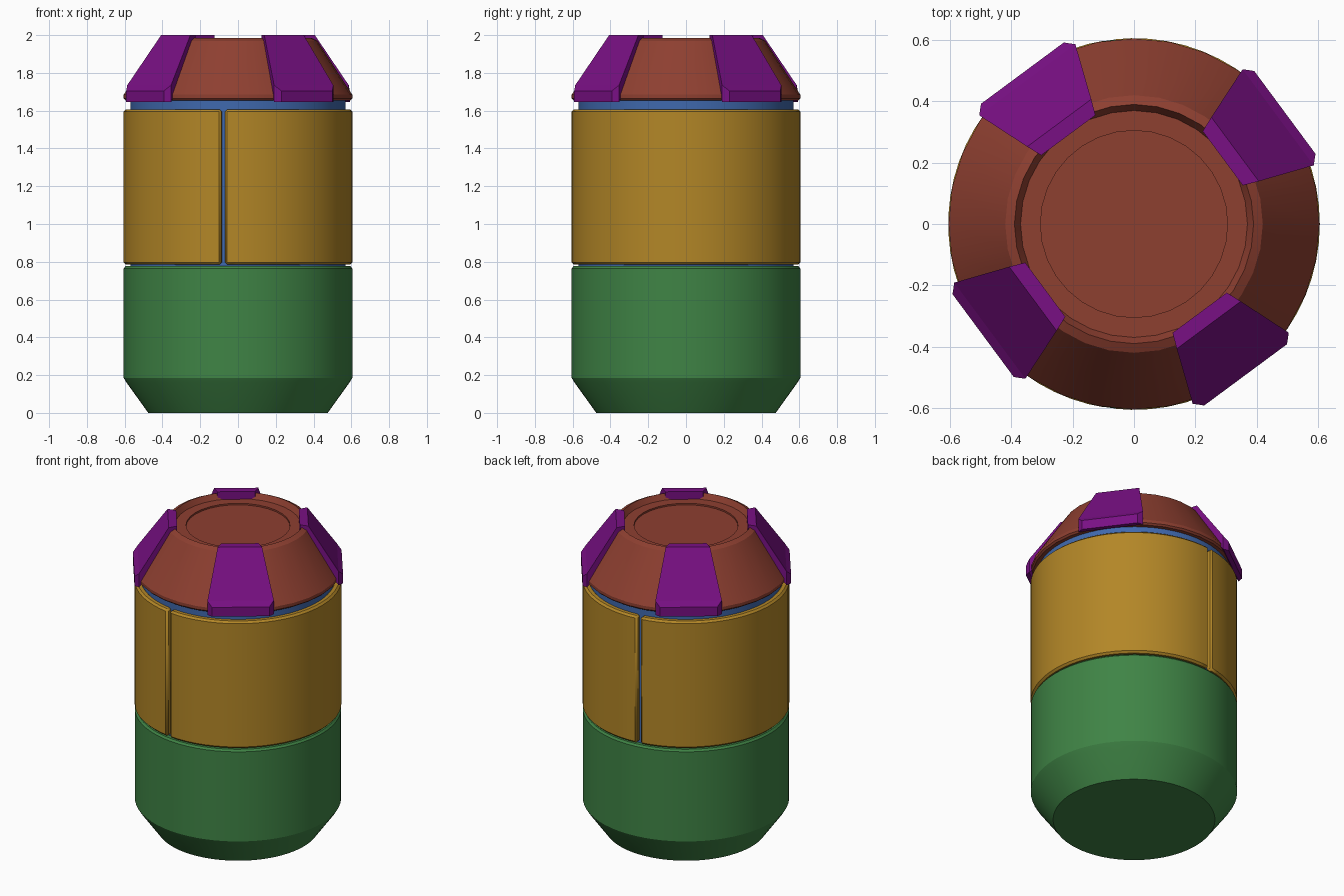
import bpy, bmesh
from math import radians, cos, sin, pi, tau
from mathutils import Matrix

if "Cube" in bpy.data.objects:
    bpy.data.objects.remove(bpy.data.objects["Cube"])


def finish(name, bm, color, smooth=True):
    bmesh.ops.remove_doubles(bm, verts=bm.verts, dist=1e-5)
    bmesh.ops.recalc_face_normals(bm, faces=bm.faces)
    mesh = bpy.data.meshes.new(name)
    bm.to_mesh(mesh)
    bm.free()
    obj = bpy.data.objects.new(name, mesh)
    bpy.context.collection.objects.link(obj)
    mat = bpy.data.materials.get(color[0]) or bpy.data.materials.new(color[0])
    mat.diffuse_color = (*color[1], 1)
    mat.use_nodes = True
    mat.node_tree.nodes["Principled BSDF"].inputs["Base Color"].default_value = mat.diffuse_color
    mesh.materials.append(mat)
    if smooth:
        bpy.ops.object.select_all(action='DESELECT')
        obj.select_set(True)
        bpy.context.view_layer.objects.active = obj
        bpy.ops.object.shade_smooth_by_angle(angle=radians(25))
    return obj


def lathe(name, profile, color, segments):
    """Revolve an (r, z) profile running from axis to axis."""
    bm = bmesh.new()
    verts = [bm.verts.new((r, 0, z)) for r, z in profile]
    edges = [bm.edges.new(p) for p in zip(verts, verts[1:])]
    bmesh.ops.spin(bm, geom=verts + edges, cent=(0, 0, 0), axis=(0, 0, 1),
                   angle=tau, steps=segments)
    return finish(name, bm, color)


def shell(name, a0, a1, r0, r1, z0, z1, color):
    """Curved plate between two angles, with capped ends."""
    bm = bmesh.new()
    steps = round((a1 - a0) / tau * 64)
    rings = []
    for i in range(steps + 1):
        a = a0 + (a1 - a0) * i / steps
        rings.append([bm.verts.new((r * cos(a), r * sin(a), z))
                      for r, z in ((r0, z0), (r1, z0), (r1, z1), (r0, z1))])
    for p, q in zip(rings, rings[1:]):
        for k in range(4):
            bm.faces.new((p[k], p[(k + 1) % 4], q[(k + 1) % 4], q[k]))
    bm.faces.new(rings[0])
    bm.faces.new(rings[-1][::-1])
    obj = finish(name, bm, color)
    bevel = obj.modifiers.new("edge_bevel", 'BEVEL')
    bevel.width = 0.012
    bevel.segments = 1
    bevel.limit_method = 'ANGLE'
    bevel.angle_limit = radians(40)
    return obj


GREEN = ("green", (0.05, 0.23, 0.06))
BLUE = ("blue", (0.05, 0.14, 0.42))
GOLD = ("gold", (0.45, 0.24, 0.02))
RED = ("red", (0.27, 0.05, 0.03))
PURPLE = ("purple", (0.19, 0.005, 0.23))

# Base cup
lathe("base_cup", [(0, 0), (0.475, 0), (0.59, 0.16), (0.605, 0.185),
                   (0.605, 0.765), (0.595, 0.777), (0, 0.777)], GREEN, 64)

# Inner core, showing in the gaps
lathe("inner_core", [(0, 0.7), (0.57, 0.7), (0.57, 1.665), (0, 1.665)], BLUE, 64)

# Two sleeve plates separated by narrow vertical gaps
gap, half = radians(97.6), 0.016
shell("sleeve_large", -gap + half, gap - half, 0.56, 0.606, 0.785, 1.607, GOLD)
shell("sleeve_small", gap + half, tau - gap - half, 0.56, 0.606, 0.785, 1.607, GOLD)

# Sloped head with a recessed top
lathe("head", [(0, 1.655), (0.595, 1.655), (0.605, 1.665), (0.605, 1.685),
               (0.595, 1.70), (0.42, 1.97), (0.39, 1.985), (0.37, 1.95),
               (0.305, 1.95), (0.305, 1.94), (0, 1.94)], RED, 32)

# Four clamps: cross-sections (radius, half width, top z, bottom z)
sections = [(0.36, 0.11, 2.0, 1.93), (0.41, 0.13, 2.0, 1.87),
            (0.585, 0.195, 1.735, 1.645), (0.612, 0.168, 1.705, 1.645)]
for n in range(4):
    bm = bmesh.new()
    rings = [[bm.verts.new(c) for c in
              ((r, -w, b), (r, w, b), (r, w, t), (r, -w, t))]
             for r, w, t, b in sections]
    for p, q in zip(rings, rings[1:]):
        for k in range(4):
            bm.faces.new((p[k], p[(k + 1) % 4], q[(k + 1) % 4], q[k]))
    bm.faces.new(rings[0])
    bm.faces.new(rings[-1][::-1])
    bm.transform(Matrix.Rotation(radians(36.5) + n * pi / 2, 4, 'Z'))
    finish(f"clamp_{n + 1}", bm, PURPLE, smooth=False)
